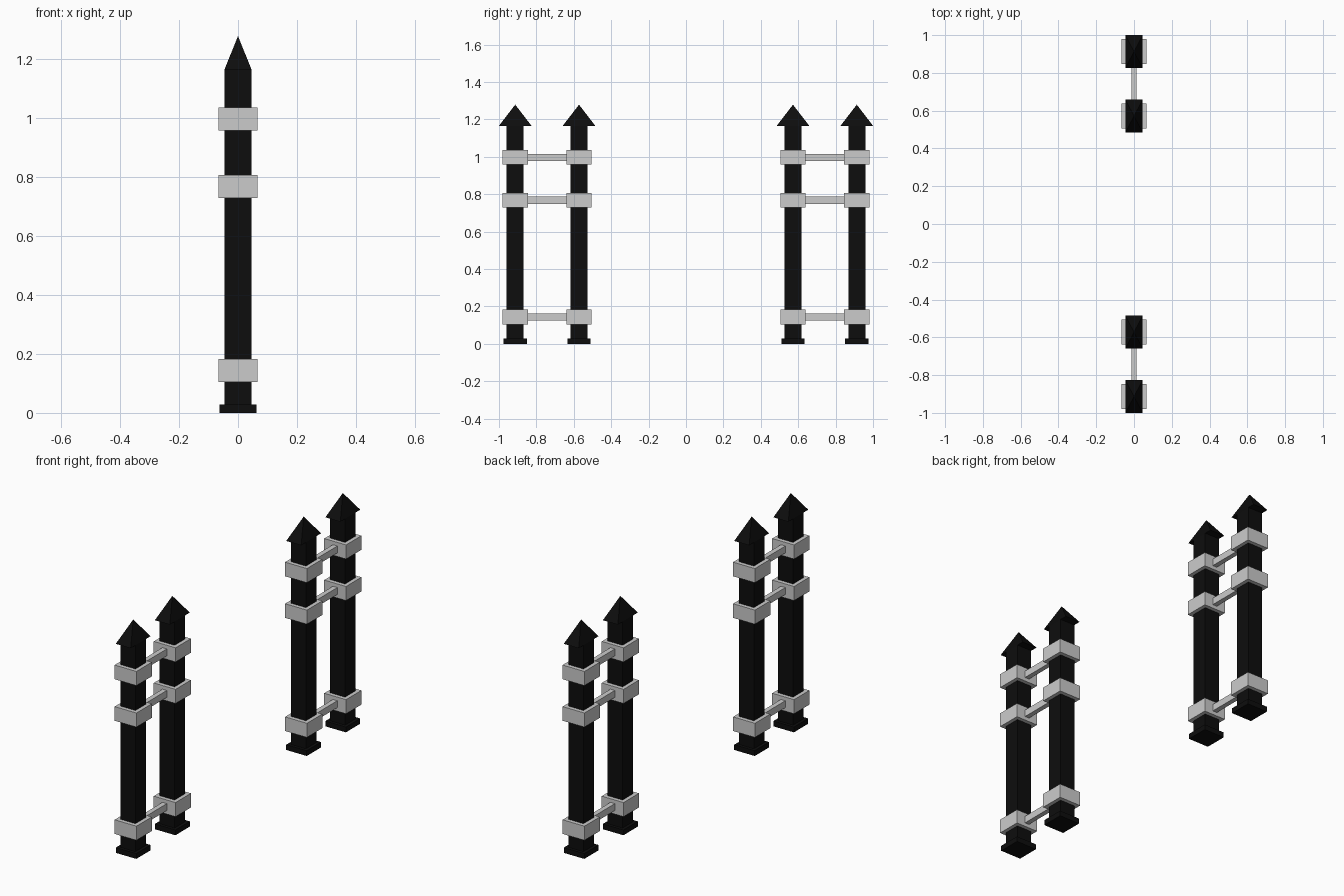
import bpy, bmesh
from mathutils import Matrix

if "Cube" in bpy.data.objects:
    bpy.data.objects.remove(bpy.data.objects["Cube"])

black = bpy.data.materials.new("black_paint")
black.diffuse_color = (0.004, 0.004, 0.004, 1)
black.use_nodes = True
black.node_tree.nodes["Principled BSDF"].inputs["Base Color"].default_value = black.diffuse_color


def finish(name, bm, mat):
    me = bpy.data.meshes.new(name)
    bm.to_mesh(me)
    bm.free()
    ob = bpy.data.objects.new(name, me)
    bpy.context.collection.objects.link(ob)
    if mat:
        me.materials.append(mat)
    return ob


def box(name, y, z0, z1, sx, sy, mat=None):
    bm = bmesh.new()
    m = Matrix.Translation((0, y, (z0 + z1) / 2)) @ Matrix.Diagonal((sx, sy, z1 - z0, 1))
    bmesh.ops.create_cube(bm, size=1, matrix=m)
    return finish(name, bm, mat)


def pyramid(name, y, z0, z1, sx, sy, mat):
    bm = bmesh.new()
    base = [bm.verts.new((sx / 2 * a, y + sy / 2 * b, z0))
            for a, b in ((-1, -1), (1, -1), (1, 1), (-1, 1))]
    tip = bm.verts.new((0, y, z1))
    bm.faces.new(base[::-1])
    for i in range(4):
        bm.faces.new((base[i], base[(i + 1) % 4], tip))
    return finish(name, bm, mat)


INNER, OUTER = 0.572, 0.913
BAND_HEIGHTS = (0.144, 0.768, 0.997)

for side, s in (("front", -1), ("back", 1)):
    for place, y in (("inner", INNER * s), ("outer", OUTER * s)):
        tag = f"{side}_{place}"
        # picket: foot, shaft and spear tip
        box(f"{tag}_foot", y, 0, 0.029, 0.125, 0.125, black)
        box(f"{tag}_post", y, 0.029, 1.166, 0.091, 0.091, black)
        pyramid(f"{tag}_spear_tip", y, 1.166, 1.279, 0.091, 0.174, black)
        # square clamps around the shaft
        for i, z in enumerate(BAND_HEIGHTS):
            box(f"{tag}_clamp_{i + 1}", y, z - 0.039, z + 0.039, 0.133, 0.134)
    # rails joining the two pickets
    for i, z in enumerate(BAND_HEIGHTS):
        box(f"{side}_rail_{i + 1}", s * (INNER + OUTER) / 2, z - 0.019, z + 0.019,
            0.027, OUTER - INNER - 0.12)
